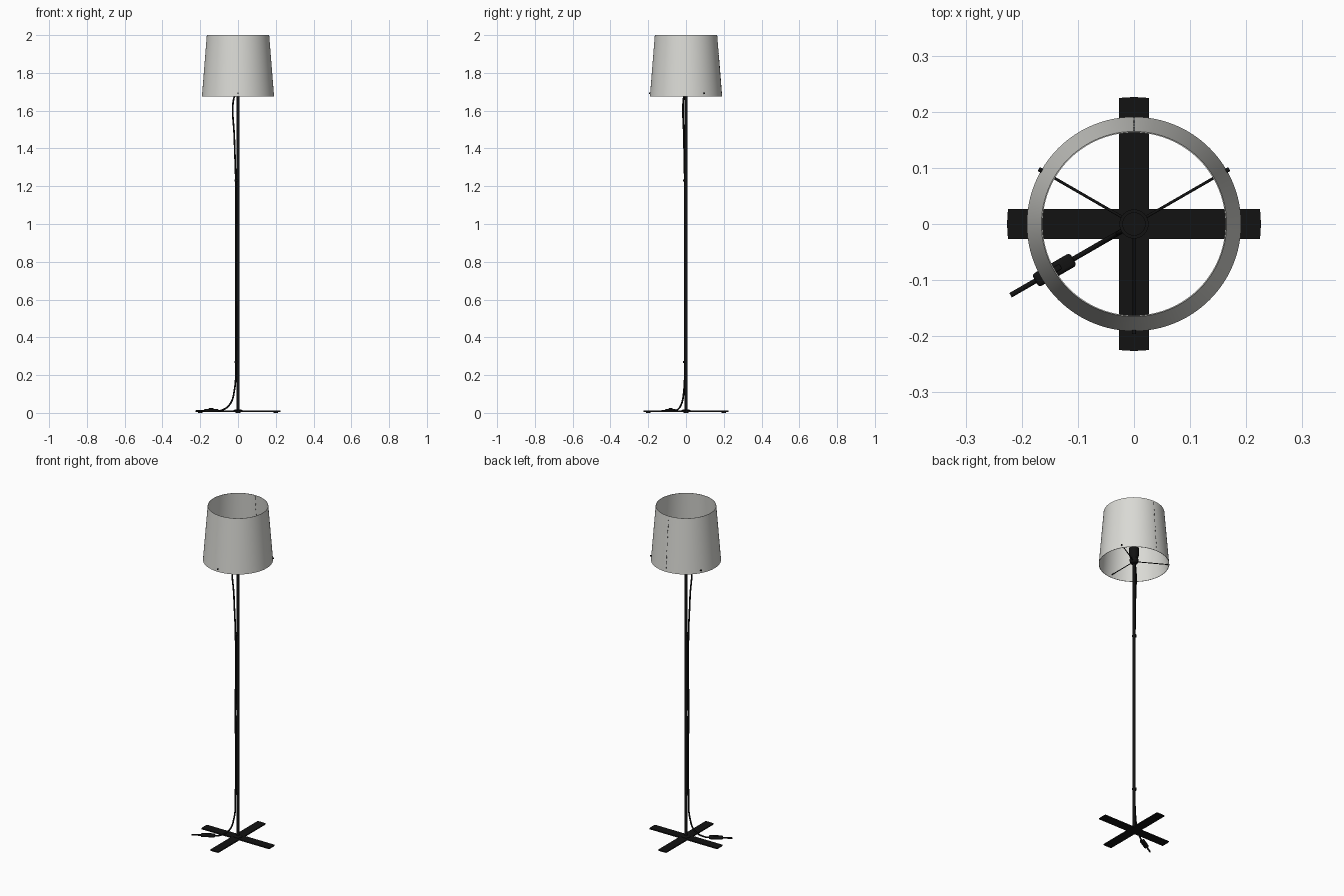
import bpy, bmesh
from math import sin, cos, pi, asin, radians
from mathutils import Vector

if "Cube" in bpy.data.objects:
    bpy.data.objects.remove(bpy.data.objects["Cube"])


def material(name, rgb):
    m = bpy.data.materials.new(name)
    m.use_nodes = True
    m.diffuse_color = (*rgb, 1)
    m.node_tree.nodes["Principled BSDF"].inputs["Base Color"].default_value = (*rgb, 1)
    return m


BLACK = material("matt black", (0.006, 0.006, 0.006))
FABRIC = material("off white fabric", (0.7, 0.7, 0.665))


def finish(name, bm, mat, smooth=True):
    bmesh.ops.recalc_face_normals(bm, faces=bm.faces)
    me = bpy.data.meshes.new(name)
    bm.to_mesh(me)
    bm.free()
    ob = bpy.data.objects.new(name, me)
    bpy.context.collection.objects.link(ob)
    me.materials.append(mat)
    if smooth:
        bpy.ops.object.select_all(action="DESELECT")
        ob.select_set(True)
        bpy.context.view_layer.objects.active = ob
        bpy.ops.object.shade_smooth_by_angle(angle=radians(35))
    return ob


def lathe(name, profile, mat, at=(0, 0), segs=32, closed=False):
    """Spin (radius, z) points round a vertical axis."""
    bm = bmesh.new()
    rings = [[bm.verts.new((at[0] + r * cos(2 * pi * i / segs),
                            at[1] + r * sin(2 * pi * i / segs), z))
              for i in range(segs)] for r, z in profile]
    pairs = list(zip(rings, rings[1:]))
    if closed:
        pairs.append((rings[-1], rings[0]))
    else:
        bm.faces.new(rings[0])
        bm.faces.new(rings[-1])
    for a, b in pairs:
        for i in range(segs):
            j = (i + 1) % segs
            bm.faces.new((a[i], a[j], b[j], b[i]))
    return finish(name, bm, mat)


def tube(name, points, radius, mat, bezier=False):
    cu = bpy.data.curves.new(name, "CURVE")
    cu.dimensions = "3D"
    cu.bevel_depth, cu.bevel_resolution, cu.use_fill_caps = radius, 3, True
    sp = cu.splines.new("BEZIER" if bezier else "POLY")
    pts = sp.bezier_points if bezier else sp.points
    pts.add(len(points) - 1)
    for p, co in zip(pts, points):
        if bezier:
            p.co = co
            p.handle_left_type = p.handle_right_type = "AUTO"
        else:
            p.co = (*co, 1)
    ob = bpy.data.objects.new(name, cu)
    bpy.context.collection.objects.link(ob)
    cu.materials.append(mat)
    return ob


# Cross-shaped base with ends cut on one circle
R, HALF = 0.226, 0.0265
spread = asin(HALF / R)
outline = []
for k in range(4):
    a = k * pi / 2
    outline += [(R * cos(a + spread * t / 4), R * sin(a + spread * t / 4))
                for t in range(-4, 5)]
    c = a + pi / 4
    outline.append((HALF * 2 ** 0.5 * cos(c), HALF * 2 ** 0.5 * sin(c)))
bm = bmesh.new()
face = bm.faces.new([bm.verts.new((x, y, 0.005)) for x, y in outline])
top = bmesh.ops.extrude_face_region(bm, geom=[face])["geom"]
bmesh.ops.translate(bm, vec=(0, 0, 0.007),
                    verts=[v for v in top if isinstance(v, bmesh.types.BMVert)])
finish("cross_base", bm, BLACK, smooth=False)

# Small pads under each arm
for k in range(4):
    a = k * pi / 2
    lathe(f"base_pad_{k + 1}", [(0.012, 0), (0.012, 0.006)], BLACK,
          at=(0.2 * cos(a), 0.2 * sin(a)), segs=16)

# Pole, its collar, and the lamp holder
lathe("pole_collar", [(0.025, 0.011), (0.025, 0.015), (0.012, 0.019)], BLACK)
lathe("pole", [(0.0075, 0.01), (0.0075, 1.69)], BLACK, segs=24)
lathe("lamp_holder", [(0.01, 1.675), (0.018, 1.68), (0.024, 1.695), (0.024, 1.705),
                      (0.021, 1.71), (0.026, 1.73), (0.026, 1.775),
                      (0.02, 1.775), (0.02, 1.73)], BLACK)

# Three spokes poking through the shade, with end knobs
for k in range(3):
    a = radians(30 + 120 * k)
    d = Vector((cos(a), sin(a), 0))
    z = Vector((0, 0, 1.692))
    tube(f"shade_spoke_{k + 1}", [z, z + d * 0.194], 0.0025, BLACK)
    tube(f"spoke_knob_{k + 1}", [z + d * 0.189, z + d * 0.196], 0.004, BLACK)

# Open tapered shade with a thin wall
Z0, Z1, R0, R1, WALL = 1.675, 2.0, 0.191, 0.165, 0.002
lathe("lamp_shade", [(R0, Z0), (R1, Z1), (R1 - WALL, Z1), (R0 - WALL, Z0)],
      FABRIC, segs=96, closed=True)

# Row of stitches down the back of the shade
STITCHES = 9
for k in range(STITCHES):
    ends = [(k + 0.2) / STITCHES, (k + 0.75) / STITCHES]
    tube(f"shade_stitch_{k + 1}",
         [(0, R0 + (R1 - R0) * t - WALL / 2, Z0 + (Z1 - Z0) * t) for t in ends],
         0.0016, BLACK)

# Cord, running down the pole and out over the floor
OUT = Vector((-cos(radians(30)), -sin(radians(30)), 0))


def on_cord(r, z):
    return OUT * r + Vector((0, 0, z))


path = [(0.012, 1.69), (0.027, 1.66), (0.022, 1.45), (0.014, 1.23), (0.014, 0.75),
        (0.014, 0.27), (0.022, 0.12), (0.05, 0.045), (0.1, 0.014), (0.15, 0.012),
        (0.254, 0.012)]
tube("power_cord", [on_cord(r, z) for r, z in path], 0.0045, BLACK, bezier=True)

# Clips holding the cord to the pole
for name, z in (("upper_cord_clip", 1.23), ("lower_cord_clip", 0.27)):
    lathe(name, [(0.0125, z - 0.005), (0.0125, z + 0.005)], BLACK, at=OUT.xy * 0.007, segs=20)

# Inline foot switch with rounded edges and a sliding knob
def rounded_box(name, r, z, size, bevel):
    bm = bmesh.new()
    bmesh.ops.create_cube(bm, size=1)
    bmesh.ops.scale(bm, vec=size, verts=bm.verts)
    bmesh.ops.bevel(bm, geom=bm.edges[:], offset=bevel, segments=3,
                    profile=0.5, affect="EDGES")
    ob = finish(name, bm, BLACK)
    ob.location = on_cord(r, z)
    ob.rotation_euler.z = radians(30)


rounded_box("switch_body", 0.164, 0.0125, (0.078, 0.026, 0.017), 0.006)
rounded_box("switch_slider", 0.164, 0.022, (0.026, 0.01, 0.006), 0.002)
